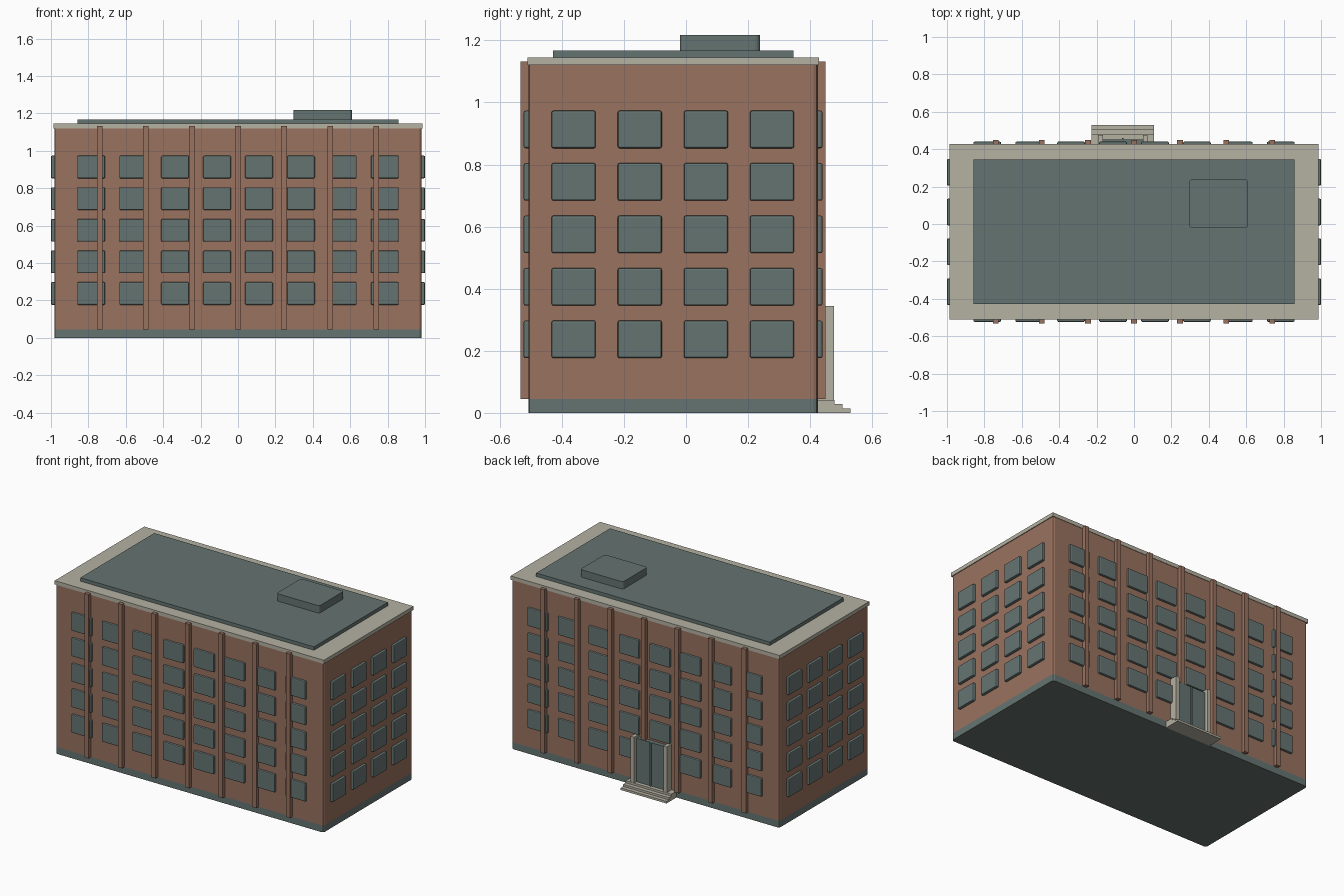
import bpy, bmesh

cube = bpy.data.objects.get("Cube")
if cube:
    bpy.data.objects.remove(cube, do_unlink=True)


def material(name, rgb):
    m = bpy.data.materials.new(name)
    m.use_nodes = True
    m.diffuse_color = (*rgb, 1)
    m.node_tree.nodes["Principled BSDF"].inputs["Base Color"].default_value = (*rgb, 1)
    return m


BRICK = material("brick", (0.32, 0.168, 0.115))
SLATE = material("slate", (0.13, 0.175, 0.165))
STONE = material("stone", (0.46, 0.44, 0.36))


def add_box(bm, x, y, z, bevel=0.0, upright_only=False, segments=2):
    """Add a box given its (min, max) on each axis, optionally with rounded edges."""
    corners = [[[bm.verts.new((a, b, c)) for c in z] for b in y] for a in x]
    v = [corners[i][j][k] for i in (0, 1) for j in (0, 1) for k in (0, 1)]
    quads = [(0, 1, 3, 2), (4, 6, 7, 5), (0, 4, 5, 1), (2, 3, 7, 6), (0, 2, 6, 4), (1, 5, 7, 3)]
    faces = [bm.faces.new([v[i] for i in q]) for q in quads]
    if bevel:
        edges = {e for f in faces for e in f.edges}
        if upright_only:
            edges = {e for e in edges if abs(e.verts[0].co.z - e.verts[1].co.z) > 1e-4}
        bmesh.ops.bevel(bm, geom=list(edges), offset=bevel, segments=segments,
                        profile=0.5, affect='EDGES')


def build(name, mat, boxes, **options):
    bm = bmesh.new()
    for box in boxes:
        add_box(bm, *box, **options)
    bmesh.ops.recalc_face_normals(bm, faces=bm.faces)
    mesh = bpy.data.meshes.new(name)
    bm.to_mesh(mesh)
    bm.free()
    mesh.materials.append(mat)
    obj = bpy.data.objects.new(name, mesh)
    bpy.context.collection.objects.link(obj)
    return obj


def span(centre, size):
    return (centre - size / 2, centre + size / 2)


FRONT, BACK, SIDE = -0.508, 0.425, 0.982
BASE_TOP, WALL_TOP = 0.045, 1.12

# Main block
build("plinth", SLATE, [((-SIDE, SIDE), (FRONT, BACK), (0, BASE_TOP))],
      bevel=0.015, upright_only=True)
build("walls", BRICK, [((-SIDE, SIDE), (FRONT, BACK), (BASE_TOP, WALL_TOP))],
      bevel=0.015, upright_only=True)

# Roof
build("cornice", STONE, [((-0.987, 0.987), (-0.51, 0.428), (WALL_TOP, 1.145))])
build("roof_slab", SLATE, [((-0.857, 0.857), (-0.428, 0.346), (1.145, 1.168))])
build("roof_housing", SLATE, [((0.296, 0.61), (-0.02, 0.238), (1.168, 1.217))],
      bevel=0.015, upright_only=True, segments=3)

# Pilasters on both long walls
pilaster_x = [0.2462 * i for i in range(-3, 4)]
for name, depth in (("front_pilasters", (-0.533, FRONT + 0.01)),
                    ("back_pilasters", (BACK - 0.01, 0.45))):
    build(name, BRICK, [(span(x, 0.03), depth, (BASE_TOP, 1.132)) for x in pilaster_x])

# Five floors of windows on all four walls
floors = [span(0.237 + 0.169 * i, 0.121) for i in range(5)]
long_x = [span(0.2243 * (i - 3.5), 0.148) for i in range(8)]
side_y = [span(-0.362 + 0.213 * i, 0.142) for i in range(4)]
for name, y in (("front_windows", span(FRONT, 0.03)), ("back_windows", span(BACK, 0.03))):
    build(name, SLATE, [(x, y, z) for x in long_x for z in floors], bevel=0.006)
for name, x in (("left_windows", span(SIDE, 0.036)), ("right_windows", span(-SIDE, 0.036))):
    build(name, SLATE, [(x, y, z) for y in side_y for z in floors], bevel=0.006)

# Rear entrance
DOOR_X = -0.06
build("entrance_steps", STONE,
      [(span(DOOR_X, 0.335), (BACK - 0.01, 0.53 - 0.026 * i), (0.014 * i, 0.014 * (i + 1)))
       for i in range(3)])
build("entrance_posts", STONE,
      [(span(DOOR_X + s * 0.12, 0.026), (BACK - 0.01, 0.476), (0.042, 0.345)) for s in (-1, 1)])
build("entrance_doors", SLATE,
      [(span(DOOR_X + s * 0.056, 0.102), (BACK - 0.01, 0.453), (0.042, 0.33)) for s in (-1, 1)])
build("door_mullion", SLATE, [(span(DOOR_X, 0.01), (BACK - 0.01, 0.46), (0.042, 0.33))])
